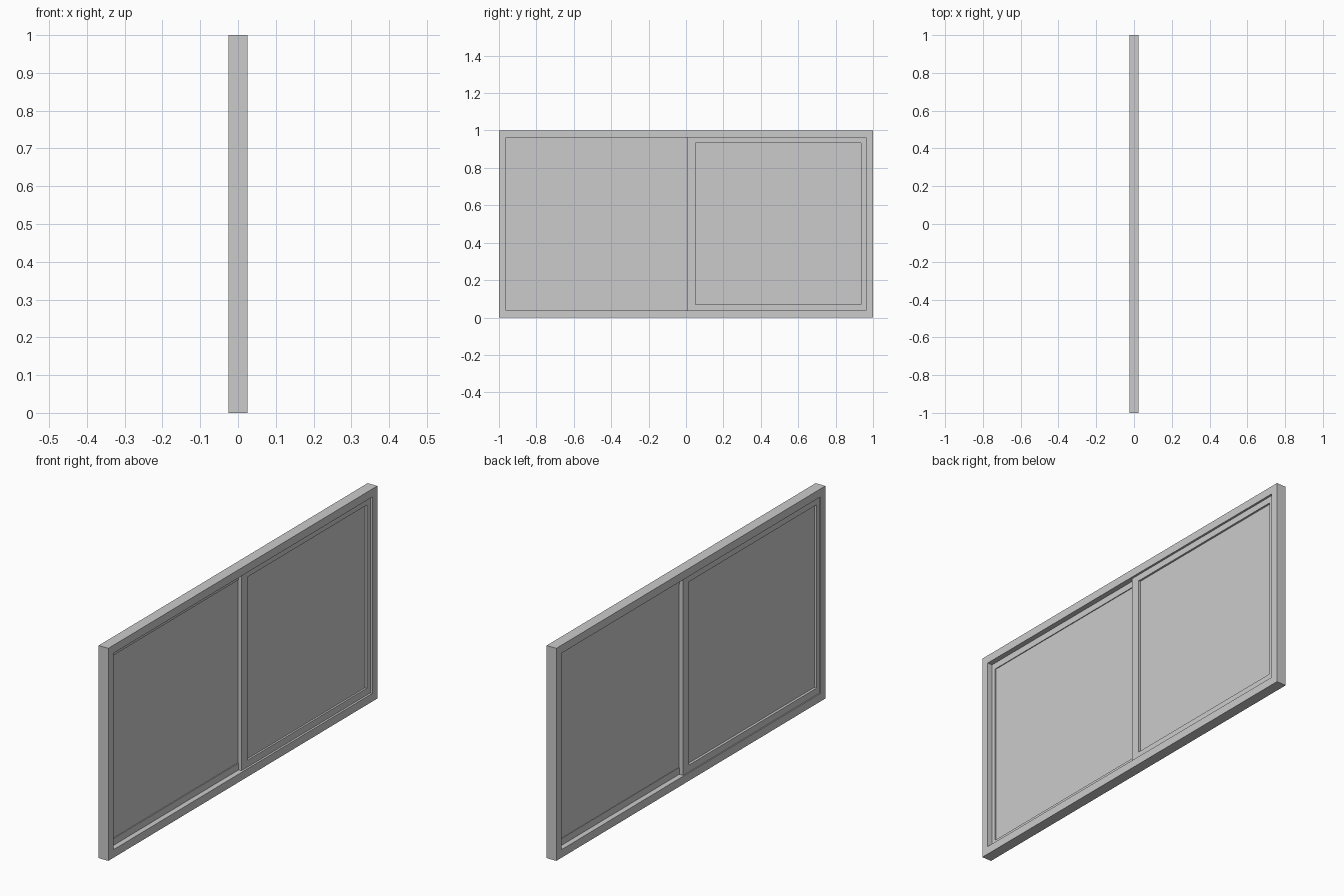
import bpy, bmesh

if "Cube" in bpy.data.objects:
    bpy.data.objects.remove(bpy.data.objects["Cube"])


def box(bm, x0, x1, y0, y1, z0, z1):
    m = bmesh.ops.create_cube(bm, size=1)
    for v in m["verts"]:
        v.co.x = x0 if v.co.x < 0 else x1
        v.co.y = y0 if v.co.y < 0 else y1
        v.co.z = z0 if v.co.z < 0 else z1


def finish(bm, name):
    me = bpy.data.meshes.new(name)
    bm.to_mesh(me)
    bm.free()
    bpy.context.collection.objects.link(bpy.data.objects.new(name, me))


def ring(name, xs, outer, inner):
    """Rectangular frame in the YZ plane; outer/inner = (y0, y1, z0, z1)."""
    bm = bmesh.new()
    loops = []
    for x in xs:
        for y0, y1, z0, z1 in (outer, inner):
            loops.append([bm.verts.new((x, y, z)) for y, z in
                          ((y0, z0), (y1, z0), (y1, z1), (y0, z1))])
    bo, bi, fo, fi = loops
    for a, b in ((bo, bi), (bi, fi), (fi, fo), (fo, bo)):
        for i in range(4):
            j = (i + 1) % 4
            bm.faces.new((a[i], a[j], b[j], b[i]))
    bmesh.ops.recalc_face_normals(bm, faces=bm.faces)
    finish(bm, name)


def pane(name, x, y0, y1, z0, z1):
    bm = bmesh.new()
    box(bm, x - 0.002, x + 0.002, y0, y1, z0, z1)
    finish(bm, name)


# Fixed outer frame
ring("outer_frame", (-0.025, 0.025), (-1, 1, 0, 1), (-0.963, 0.963, 0.038, 0.962))

# Two sliding sashes on neighbouring tracks, overlapping at the middle
for side, xs, outer, inner, gx in (
    ("left", (-0.02, 0.0), (-0.963, 0.05), (-0.942, 0.005), -0.006),
    ("right", (0.0, 0.015), (0.005, 0.963), (0.05, 0.936), 0.004),
):
    ring(side + "_sash", xs, (*outer, 0.038, 0.962), (*inner, 0.07, 0.932))
    pane(side + "_glass", gx, *inner, 0.07, 0.932)
